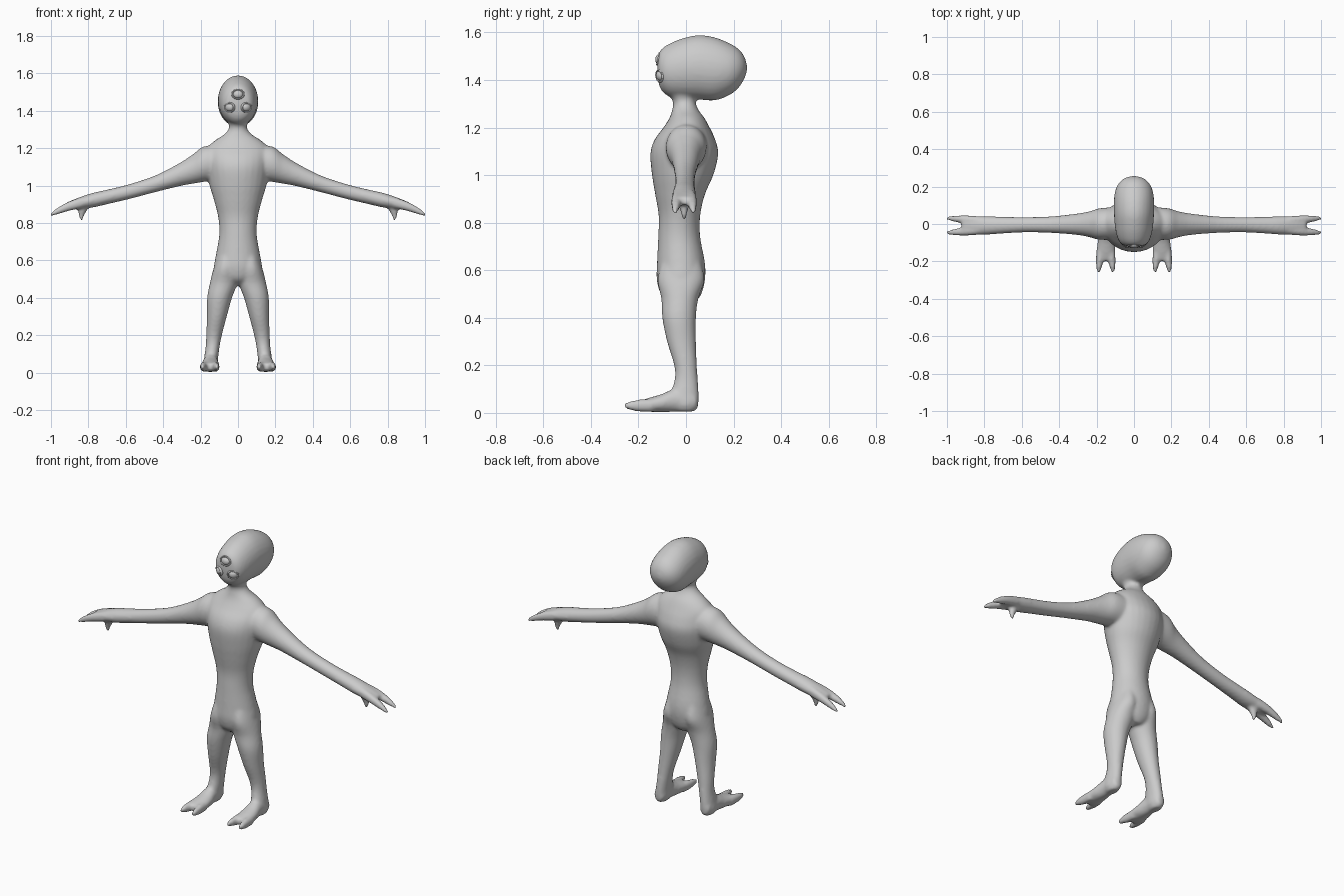
import bpy, bmesh, math
from mathutils import Vector, Matrix

skin = bpy.data.materials.new("grey_skin")
skin.diffuse_color = (0.6, 0.6, 0.6, 1)


def smooth_stations(st, sub=4):
    """Catmull-Rom interpolation between cross-section stations."""
    out = []
    for i in range(len(st) - 1):
        p0, p1, p2, p3 = st[max(i - 1, 0)], st[i], st[i + 1], st[min(i + 2, len(st) - 1)]
        for k in range(sub):
            t = k / sub
            out.append([0.5 * (2 * b + (c - a) * t + (2 * a - 5 * b + 4 * c - d) * t * t
                               + (3 * b - a - 3 * c + d) * t ** 3)
                        for a, b, c, d in zip(p0, p1, p2, p3)])
    return out + [list(st[-1])]


def loft(bm, axis, stations, side=1, n=28):
    """Elliptical loft; a station is (position, a_min, a_max, b_min, b_max)."""
    rings = []
    for t, a0, a1, b0, b1 in smooth_stations(stations):
        ring = []
        for k in range(n):
            w = 2 * math.pi * k / n
            a = (a0 + a1) / 2 + (a1 - a0) / 2 * math.cos(w)
            b = (b0 + b1) / 2 + (b1 - b0) / 2 * math.sin(w)
            x, y, z = {"x": (t, a, b), "y": (a, t, b), "z": (a, b, t)}[axis]
            ring.append(bm.verts.new((x * side, y, z)))
        rings.append(ring)
    for r, s in zip(rings, rings[1:]):
        for k in range(n):
            bm.faces.new((r[k], r[(k + 1) % n], s[(k + 1) % n], s[k]))
    bm.faces.new(rings[0])
    bm.faces.new(rings[-1])


def make_object(name, bm):
    bmesh.ops.recalc_face_normals(bm, faces=bm.faces[:])
    for f in bm.faces:
        f.smooth = True
    me = bpy.data.meshes.new(name)
    bm.to_mesh(me)
    bm.free()
    me.materials.append(skin)
    ob = bpy.data.objects.new(name, me)
    bpy.context.collection.objects.link(ob)
    return ob


body = bmesh.new()

# Torso and neck
loft(body, "z", [
    (0.465, -.04, .04, -.06, .04), (0.50, -.10, .10, -.105, .065),
    (0.56, -.128, .128, -.123, .08), (0.63, -.118, .118, -.122, .08),
    (0.74, -.100, .100, -.117, .06), (0.83, -.106, .106, -.115, .06),
    (0.92, -.128, .128, -.13, .08), (1.00, -.152, .152, -.143, .115),
    (1.09, -.168, .168, -.15, .136), (1.15, -.172, .172, -.132, .123),
    (1.20, -.165, .165, -.095, .10), (1.24, -.125, .125, -.07, .078),
    (1.275, -.072, .072, -.058, .052), (1.31, -.048, .048, -.055, .04),
    (1.35, -.055, .055, -.075, .045), (1.40, -.05, .05, -.06, .04)])

# Long backswept head
loft(body, "y", [
    (-.121, -.012, .012, 1.435, 1.465), (-.115, -.052, .052, 1.385, 1.51),
    (-.10, -.074, .074, 1.352, 1.533), (-.07, -.09, .09, 1.33, 1.553),
    (-.02, -.101, .101, 1.32, 1.574), (.05, -.107, .107, 1.318, 1.589),
    (.12, -.108, .108, 1.314, 1.58), (.18, -.10, .10, 1.335, 1.556),
    (.22, -.08, .08, 1.366, 1.532), (.245, -.05, .05, 1.405, 1.50),
    (.256, -.015, .015, 1.435, 1.465)])

for s in (1, -1):
    # Arm
    loft(body, "x", [
        (.08, -.08, .09, 1.03, 1.215), (.18, -.085, .085, 1.02, 1.21),
        (.24, -.07, .067, 1.01, 1.168), (.31, -.058, .055, .997, 1.122),
        (.44, -.048, .041, .965, 1.055), (.58, -.045, .037, .928, 1.008),
        (.70, -.051, .039, .90, .978), (.78, -.057, .041, .882, .96),
        (.86, -.056, .04, .875, .933), (.92, -.04, .026, .875, .908)], s)
    # Two fingers
    for y0, y1 in ((-.063, -.012), (.047, -.003)):
        d = 1 if y1 > y0 else -1
        loft(body, "x", [
            (.83, y0 + .005 * d, y1, .88, .94), (.90, y0, y1 - .004 * d, .865, .916),
            (.96, y0 + .002 * d, y1 - .014 * d, .847, .886),
            (1.003, y0 + .008 * d, y1 - .026 * d, .834, .853)], s, 16)
    # Thumb
    loft(body, "z", [
        (.91, .78, .85, -.035, .018), (.87, .805, .856, -.029, .012),
        (.84, .822, .852, -.022, .006), (.81, .829, .843, -.014, -.001)], s, 16)
    # Leg
    loft(body, "z", [
        (.64, .015, .105, -.10, .06), (.56, .005, .13, -.12, .078),
        (.48, .003, .150, -.104, .052), (.40, .032, .165, -.10, .042),
        (.30, .060, .166, -.08, .042), (.20, .086, .170, -.05, .046),
        (.14, .098, .173, -.048, .05), (.08, .106, .181, -.065, .054),
        (.035, .11, .186, -.06, .052), (.006, .125, .172, -.04, .035)], s)
    # Foot
    loft(body, "y", [
        (.050, .13, .165, .02, .07), (.03, .115, .18, .006, .095),
        (-.05, .108, .186, .004, .10), (-.10, .101, .195, .003, .08),
        (-.16, .099, .201, .005, .062), (-.198, .112, .188, .012, .048)], s)
    # Two toes
    for x0, d in ((.098, 1), (.204, -1)):
        loft(body, "y", [
            (-.14, x0 + .002 * d, x0 + .046 * d, .003, .06),
            (-.20, x0, x0 + .040 * d, .005, .056),
            (-.24, x0 + .003 * d, x0 + .029 * d, .013, .048),
            (-.26, x0 + .008 * d, x0 + .022 * d, .02, .04)], s, 16)

# Fuse the parts into one continuous skin
ob = make_object("body", body)
rm = ob.modifiers.new("fuse", "REMESH")
rm.mode, rm.voxel_size, rm.use_smooth_shade = "VOXEL", 0.008, True
sm = ob.modifiers.new("soften", "SMOOTH")
sm.factor, sm.iterations = 0.5, 9


def add_eye(name, loc, yaw, pitch, rx, rz):
    """Bulging eyeball with a raised lid ring, facing -y before rotation."""
    bm = bmesh.new()
    bmesh.ops.create_uvsphere(bm, u_segments=24, v_segments=14, radius=1)
    bmesh.ops.scale(bm, vec=(rx * .85, .016, rz * .85), verts=bm.verts)
    n, m, grid = 32, 10, []
    for i in range(n):
        u = 2 * math.pi * i / n
        grid.append([])
        for j in range(m):
            v = 2 * math.pi * j / m
            r = 1 + .16 * math.cos(v)
            grid[i].append(bm.verts.new((rx * r * math.cos(u), .008 * math.sin(v),
                                         rz * r * math.sin(u))))
    for i in range(n):
        for j in range(m):
            a, b = grid[i], grid[(i + 1) % n]
            bm.faces.new((a[j], b[j], b[(j + 1) % m], a[(j + 1) % m]))
    rot = Matrix.Rotation(yaw, 4, "Z") @ Matrix.Rotation(pitch, 4, "X")
    bm.transform(Matrix.Translation(Vector(loc)) @ rot)
    make_object(name, bm)


# Three eyes
add_eye("left_eye", (.045, -.108, 1.418), math.radians(30), .12, .028, .025)
add_eye("right_eye", (-.045, -.108, 1.418), math.radians(-30), .12, .028, .025)
add_eye("brow_eye", (0, -.113, 1.488), 0, -.2, .031, .025)
